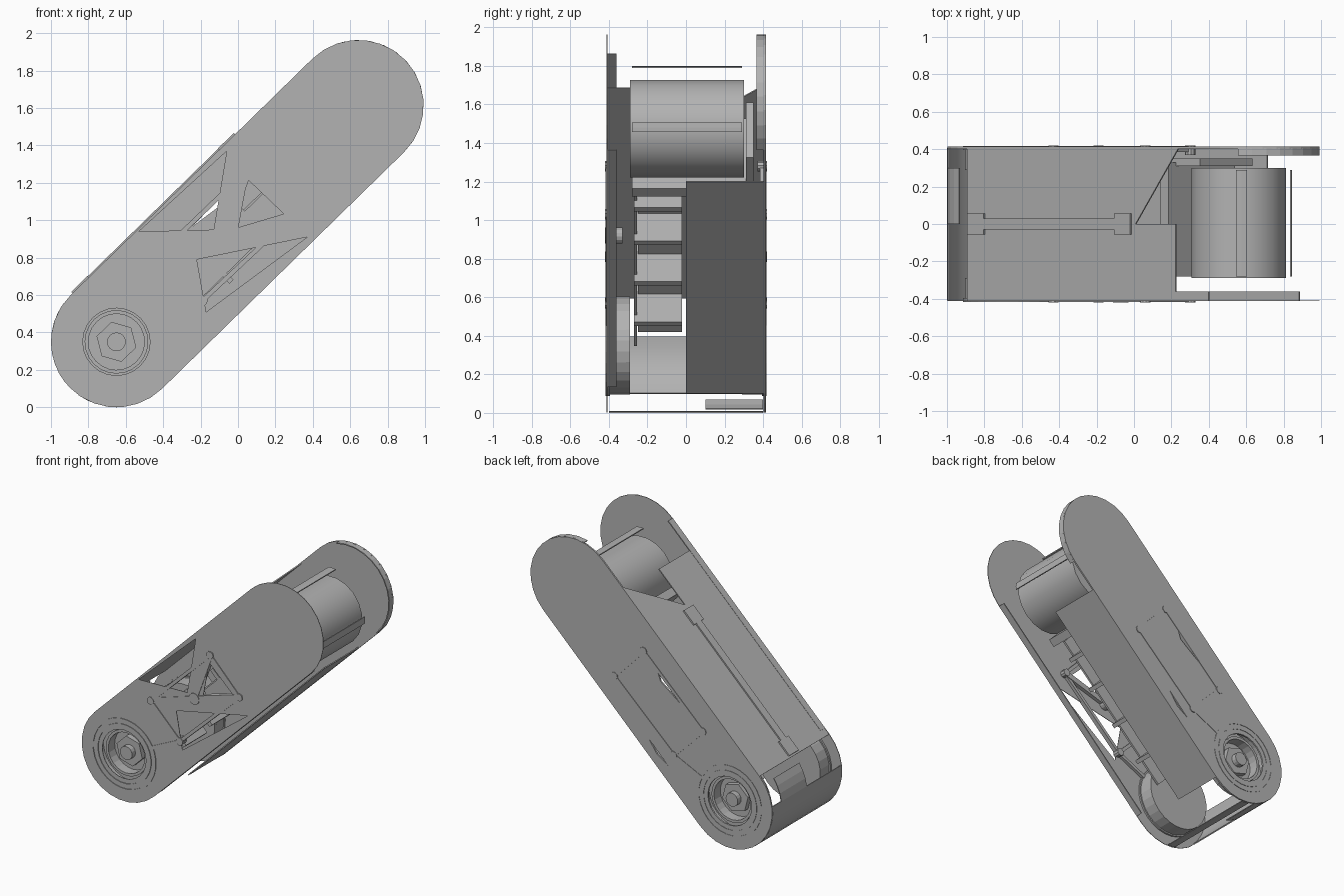
import bpy, bmesh, math
from mathutils import Vector

if "Cube" in bpy.data.objects:
    bpy.data.objects.remove(bpy.data.objects["Cube"])

grey = bpy.data.materials.new("mid_grey")
grey.diffuse_color = (0.45, 0.45, 0.45, 1)
grey.use_nodes = True
grey.node_tree.nodes["Principled BSDF"].inputs["Base Color"].default_value = grey.diffuse_color

LOW = Vector((-0.65, 0.35))           # centre of the lower rounded end
U = Vector((0.715, 0.699))            # along the slope
N = Vector((-0.699, 0.715))           # across the slope, pointing up
SPAN, R = 1.808, 0.35


def at(s, h):
    return LOW + U * s + N * h


def local(x, z):
    d = Vector((x, z)) - LOW
    return d.dot(U), d.dot(N)


def prism(name, pts, y0, y1):
    """Extrude an outline given in slope coordinates along y."""
    bm = bmesh.new()
    rows = []
    for y in (y0, y1):
        rows.append([bm.verts.new((at(*p).x, y, at(*p).y)) for p in pts])
    a, b = rows
    bm.faces.new(a)
    bm.faces.new(b[::-1])
    for i in range(len(pts)):
        j = (i + 1) % len(pts)
        bm.faces.new((a[j], a[i], b[i], b[j]))
    bmesh.ops.recalc_face_normals(bm, faces=bm.faces)
    me = bpy.data.meshes.new(name)
    bm.to_mesh(me)
    bm.free()
    me.materials.append(grey)
    ob = bpy.data.objects.new(name, me)
    bpy.context.collection.objects.link(ob)
    return ob


def arc(s, h, r, a0, a1, n):
    return [(s + r * math.cos(math.radians(a0 + (a1 - a0) * i / n)),
             h + r * math.sin(math.radians(a0 + (a1 - a0) * i / n))) for i in range(n + 1)]


def disc(name, s, h, r, y0, y1, n=20):
    return prism(name, arc(s, h, r, 0, 360, n)[:-1], y0, y1)


def strip(name, s, h, r, t, a0, a1, n, y0, y1):
    """Curved sheet: an arc with thickness t."""
    return prism(name, arc(s, h, r, a0, a1, n) + arc(s, h, r - t, a1, a0, n), y0, y1)


def box(name, s0, s1, h0, h1, y0, y1):
    return prism(name, [(s0, h0), (s1, h0), (s1, h1), (s0, h1)], y0, y1)


def bar(name, p, q, w, y0, y1):
    p, q = Vector(p), Vector(q)
    d = (q - p).normalized() * w
    n = Vector((-d.y, d.x))
    return prism(name, [p + n, p - n, q - n, q + n], y0, y1)


def cut(ob, cutter):
    cutter.hide_render = True
    cutter.hide_set(True)
    m = ob.modifiers.new("opening", 'BOOLEAN')
    m.operation, m.solver, m.object = 'DIFFERENCE', 'EXACT', cutter


# side plates, the front one a thin sheet
outline = arc(0, 0, R, 90, 270, 14) + arc(SPAN, 0, R, -90, 90, 14)
back = prism("back_plate", outline, 0.402, 0.414)
front = prism("front_plate", outline, -0.412, -0.408)
strip("back_plate_rim", SPAN, 0, R, 0.008, -90, 60, 12, 0.365, 0.405)
for h in (-R, R - 0.008):
    box("front_plate_rim", 0.05, SPAN, h, h + 0.008, -0.41, -0.36)

# openings in the plates
hole = disc("wheel_opening", 0, 0, 0.18, -0.6, 0.6, 24)
cut(front, hole)
cut(back, hole)
tris = [[local(-0.53, 0.94), local(-0.06, 1.37), local(-0.13, 0.95)],
        [local(-0.17, 0.51), local(0.37, 0.91), local(-0.22, 0.79)],
        [local(0.05, 1.22), local(0.27, 1.01), local(0.0, 0.95)]]
for i, t in enumerate(tris):
    cut(front, prism("front_opening_%d" % i, t, -0.6, -0.3))
slits = [[local(-0.24, 0.97), local(-0.05, 1.17), local(-0.08, 1.09)],
         [local(-0.14, 0.48), local(0.02, 0.64), local(-0.05, 0.54)]]
for i, t in enumerate(slits):
    cut(back, prism("back_opening_%d" % i, t, 0.3, 0.6))

# covers between the plates
box("top_cover_front", 0.0, 1.56, 0.340, 0.348, -0.408, 0.0)
slanted = box("top_cover_back", 0.0, 1.58, 0.340, 0.348, 0.0, 0.405)
for v in slanted.data.vertices:       # slanted upper end
    if v.co.y < 0.1 and v.co.x > -0.3:
        v.co.x -= U.x * 0.32
        v.co.z -= U.y * 0.32
box("bottom_cover", 0.0, 1.57, -0.348, -0.340, 0.0, 0.405)
strip("end_cover", 0, 0, R, 0.008, 128, 182, 6, -0.408, 0.405)
strip("end_cover_lip", 0, 0, R, 0.006, 216, 226, 2, -0.40, 0.40)
strip("end_cover_flap", 0, 0, R, 0.006, 100, 128, 3, 0.0, 0.3)
strip("end_cover_patch", 0, 0, R, 0.006, 190, 208, 2, 0.1, 0.40)

# handle on the top cover
h0 = local(-0.84, 0.65)[0]
h1 = local(-0.06, 1.42)[0]
box("handle_bar", h0, h1, 0.345, 0.358, -0.03, 0.03)
for s in (h0, h1):
    box("handle_end", s - 0.06, s + 0.06, 0.34, 0.36, -0.055, 0.055)

# upper drum with its loose fins
ds, dh = local(0.56, 1.475)
disc("drum", ds, dh, 0.255, -0.29, 0.30, 20)
for a, r in ((38, 0.325), (-48, 0.285)):
    strip("drum_fin", ds, dh, r, 0.008, a, a + 10, 2, -0.28, 0.29)

# wheels, mirrored on both sides
for side in (-1, 1):
    def ys(a, b):
        return sorted((side * a, side * b))
    disc("wheel_dish", 0, 0, 0.255, *ys(0.29, 0.31), 28)
    strip("wheel_wall", 0, 0, 0.255, 0.01, 0, 359.9, 28, *ys(0.31, 0.405))
    for r in (0.265, 0.225):
        strip("wheel_ring", 0, 0, r, 0.012, 0, 359.9, 28, *ys(0.395, 0.417))
    strip("wheel_rim", 0, 0, 0.17, 0.02, 0, 359.9, 24, *ys(0.30, 0.385))
    disc("wheel_hub", 0, 0, 0.11, *ys(0.30, 0.35), 6)
    disc("wheel_cap", 0, 0, 0.05, *ys(0.34, 0.39), 16)

    # linkage frame with corner rollers
    corners = [local(-0.43, 0.81), local(0.06, 1.28), local(0.30, 1.03), local(-0.19, 0.57)]
    for i, c in enumerate(corners):
        disc("roller", c[0], c[1], 0.028, *ys(0.37, 0.42), 10)
        bar("frame_bar", c, corners[(i + 1) % 4], 0.012, *ys(0.385, 0.418))
    bar("link_arm", corners[3], (0.24, -0.08), 0.012, *ys(0.385, 0.417))

# centre boss and arms on the front
mid = local(-0.07, 0.92)
disc("centre_boss", mid[0], mid[1], 0.042, -0.42, -0.33, 14)
for p in ((0.06, 1.28), (0.30, 1.03), (-0.43, 0.81)):
    bar("centre_arm", mid, local(*p), 0.02, -0.416, -0.38)

# inner beams and cross frame
box("inner_web", 0.15, 1.35, -0.15, 0.02, -0.27, -0.255)
box("inner_rail", 0.1, 1.35, 0.0, 0.03, -0.25, -0.02)
box("cross_beam", 1.36, 1.42, -0.25, 0.26, -0.28, 0.33)
box("cross_beam_side", 1.30, 1.60, -0.2, 0.2, 0.31, 0.35)
for s in (0.35, 0.65, 0.95, 1.2):
    box("inner_rib", s, s + 0.03, -0.2, 0.1, -0.27, -0.02)

# smooth rounded surfaces, keep sharp edges
bpy.ops.object.select_all(action='DESELECT')
for ob in bpy.context.scene.objects:
    if ob.name.split(".")[0] in {"drum", "end_cover"}:
        ob.select_set(True)
        bpy.context.view_layer.objects.active = ob
bpy.ops.object.shade_smooth_by_angle(angle=math.radians(30))
